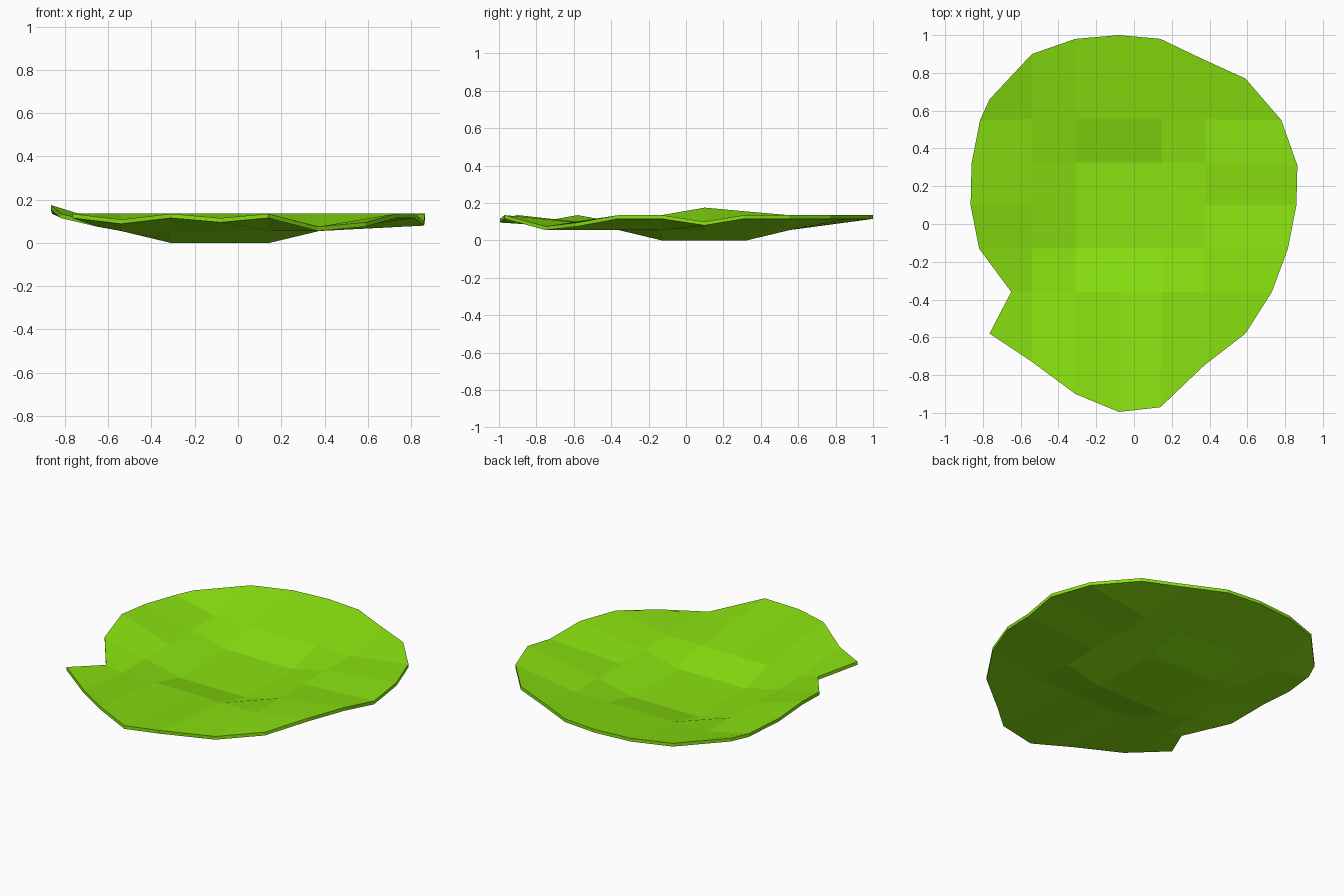
import bpy, bmesh

if "Cube" in bpy.data.objects:
    bpy.data.objects.remove(bpy.data.objects["Cube"])

# Leaf blade: 7 x 7 quad sheet. Inner grid lines:
XS = [-.54, -.31, -.08, .145, .375]
YS = [-.36, -.13, .1, .325, .555]
THICK = 0.02

# Wavy rim (x, y, top z), split into the four sides of the sheet
front = [(-.765, -.58, .135), (-.54, -.73, .108), (-.31, -.9, .135), (-.08, -.995, .115),
         (.14, -.97, .135), (.37, -.75, .075), (.59, -.58, .095)]
back = [(-.765, .66, .135), (-.54, .9, .135), (-.31, .98, .135), (-.08, 1.0, .135),
        (.14, .98, .135), (.37, .87, .135), (.59, .77, .135)]
left = [(-.65, -.36, .095), (-.82, -.13, .135), (-.865, .1, .175), (-.86, .32, .155), (-.815, .55, .135)]
right = [(.73, -.36, .135), (.815, -.13, .135), (.86, .1, .1), (.865, .31, .135), (.78, .55, .135)]

# Shallow dish: flat middle, raised ring around it
rows = [front]
for j, y in enumerate(YS):
    inner = [(x, y, .075 if i in (0, 4) or j in (0, 4) else THICK) for i, x in enumerate(XS)]
    rows.append([left[j]] + inner + [right[j]])
rows.append(back)

bm = bmesh.new()
top = [[bm.verts.new(p) for p in row] for row in rows]
low = [[bm.verts.new((x, y, z - THICK)) for x, y, z in row] for row in rows]
for j in range(6):
    for i in range(6):
        for g in (top, low):
            bm.faces.new((g[j][i], g[j][i + 1], g[j + 1][i + 1], g[j + 1][i]))

# Thin edge wall around the rim
ring = ([(0, i) for i in range(6)] + [(j, 6) for j in range(6)]
        + [(6, i) for i in range(6, 0, -1)] + [(j, 0) for j in range(6, 0, -1)])
for (a, b), (c, d) in zip(ring, ring[1:] + ring[:1]):
    bm.faces.new((low[a][b], low[c][d], top[c][d], top[a][b]))
bmesh.ops.recalc_face_normals(bm, faces=bm.faces)

mesh = bpy.data.meshes.new("lily_pad_leaf")
bm.to_mesh(mesh)
bm.free()
leaf = bpy.data.objects.new("lily_pad_leaf", mesh)
bpy.context.collection.objects.link(leaf)

green = bpy.data.materials.new("leaf_green")
green.diffuse_color = (.25, .76, .005, 1)
green.use_nodes = True
green.node_tree.nodes["Principled BSDF"].inputs["Base Color"].default_value = green.diffuse_color
mesh.materials.append(green)
